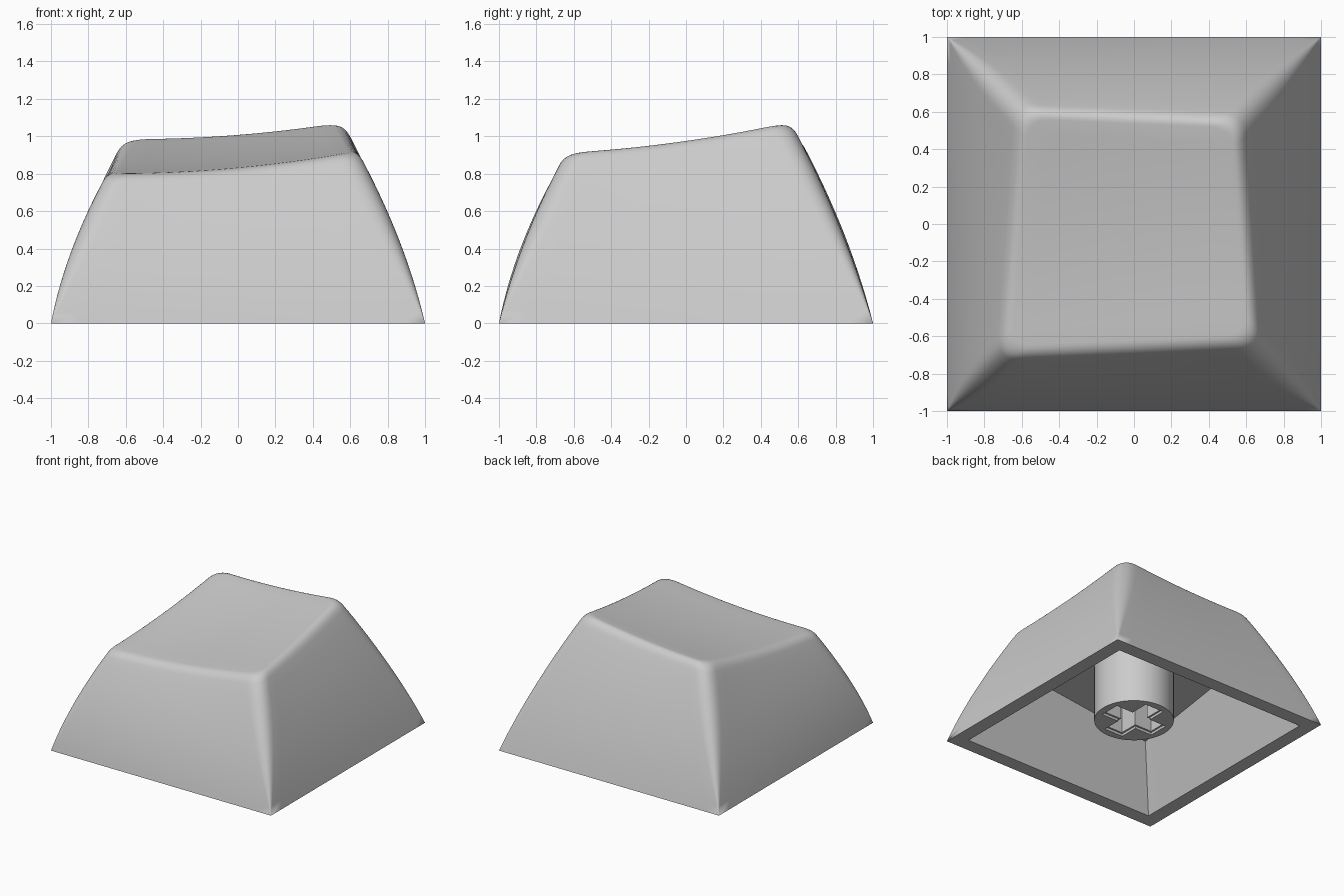
import bpy, bmesh, math
from mathutils import Vector

if "Cube" in bpy.data.objects:
    bpy.data.objects.remove(bpy.data.objects["Cube"])

grey = bpy.data.materials.new("plain grey")
grey.diffuse_color = (0.6, 0.6, 0.6, 1)
grey.use_nodes = True
grey.node_tree.nodes["Principled BSDF"].inputs["Base Color"].default_value = grey.diffuse_color

BASE = [(-1, -1), (1, -1), (1, 1), (-1, 1)]
TOP = [(-0.705, -0.705), (0.645, -0.645), (0.56, 0.56), (-0.61, 0.61)]
CAVITY_BASE = [(0.885 * x, 0.885 * y) for x, y in BASE]
CAVITY_TOP = [(-0.695, -0.695), (0.645, -0.645), (0.6, 0.6), (-0.63, 0.63)]


def dish(x, y):
    """Height of the tilted, hollowed top."""
    return 0.903 + 0.09 * x + 0.07 * x * x + 0.155 * y + 0.067 * y * y


def ceiling(x, y):
    return 0.62 + 0.085 * x + 0.1 * y


def rounded_ring(corners, radius, arc=10, edge=16):
    """Four-cornered outline with rounded corners and subdivided sides."""
    pts = [Vector(c) for c in corners]
    ring = []
    for i, c in enumerate(pts):
        prev, nxt = pts[i - 1], pts[(i + 1) % 4]
        a = c + (prev - c).normalized() * radius
        b = c + (nxt - c).normalized() * radius
        for k in range(arc + 1):
            s = k / arc
            ring.append(a * (1 - s) ** 2 + c * 2 * s * (1 - s) + b * s * s)
        end = nxt + (c - nxt).normalized() * radius
        ring += [b.lerp(end, k / edge) for k in range(1, edge)]
    return ring


def wall_corners(t):
    """Corners of the outer wall at fraction t, bulging slightly mid-height."""
    bulge = 0.14 * t * (1 - t)
    return [Vector(b).lerp(Vector(p), t) + Vector(b) * bulge for b, p in zip(BASE, TOP)]


def corner_radius(t):
    return 0.12 * math.sin(min(1, t / 0.8) * math.pi / 2)


top_ring = rounded_ring(TOP, corner_radius(1))


def wall_ring(t):
    return [Vector((p.x, p.y, t * dish(q.x, q.y)))
            for p, q in zip(rounded_ring(wall_corners(t), corner_radius(t)), top_ring)]


def top_inset(s):
    return [Vector((p.x * s, p.y * s, dish(p.x * s, p.y * s))) for p in top_ring]


def finish(obj, angle=35):
    bpy.ops.object.select_all(action='DESELECT')
    obj.select_set(True)
    bpy.context.view_layer.objects.active = obj
    bpy.ops.object.shade_smooth_by_angle(angle=math.radians(angle))


# Cap shell: cavity, rim, outer wall, rounded top edge and dished top
rings = []
n = len(top_ring)
rings.append([Vector((p.x, p.y, ceiling(p.x, p.y))) for p in rounded_ring(CAVITY_TOP, 0)])
rings.append([Vector((p.x, p.y, 0)) for p in rounded_ring(CAVITY_BASE, 0)])
low = 0.94
rings += [wall_ring(low * k / 14) for k in range(15)]
start, sharp, end = wall_ring(low), wall_ring(1), top_inset(0.92)
for k in range(1, 7):
    s = k / 6
    rings.append([a * (1 - s) ** 2 + b * 2 * s * (1 - s) + c * s * s
                  for a, b, c in zip(start, sharp, end)])
rings += [top_inset(s) for s in (0.78, 0.62, 0.46, 0.3, 0.15)]

bm = bmesh.new()
loops = [[bm.verts.new(p) for p in ring] for ring in rings]
for lo, hi in zip(loops, loops[1:]):
    for i in range(n):
        j = (i + 1) % n
        bm.faces.new((lo[i], lo[j], hi[j], hi[i]))
bm.faces.new(reversed(loops[0]))
centre = bm.verts.new((0, 0, dish(0, 0)))
for i in range(n):
    bm.faces.new((loops[-1][i], loops[-1][(i + 1) % n], centre))
bmesh.ops.remove_doubles(bm, verts=bm.verts, dist=1e-5)
bmesh.ops.recalc_face_normals(bm, faces=bm.faces)
mesh = bpy.data.meshes.new("cap_shell")
bm.to_mesh(mesh)
bm.free()
shell = bpy.data.objects.new("cap_shell", mesh)
bpy.context.collection.objects.link(shell)
mesh.materials.append(grey)
finish(shell)

# Stem: extruded discs with a cross-shaped socket, wider at the mouth
R = 0.3
CIRCLE = [(R * math.cos(a * math.pi / 32), R * math.sin(a * math.pi / 32)) for a in range(64)]


def socket(name, length, width, z0, z1):
    cross = []
    for q in range(4):
        c, s = round(math.cos(q * math.pi / 2)), round(math.sin(q * math.pi / 2))
        cross += [(x * c - y * s, x * s + y * c)
                  for x, y in ((length, -width), (length, width), (width, width))]
    curve = bpy.data.curves.new(name, 'CURVE')
    curve.dimensions = '2D'
    curve.fill_mode = 'BOTH'
    curve.extrude = (z1 - z0) / 2
    for outline in (CIRCLE, cross):
        sp = curve.splines.new('POLY')
        sp.points.add(len(outline) - 1)
        for p, (x, y) in zip(sp.points, outline):
            p.co = (x, y, 0, 1)
        sp.use_cyclic_u = True
    obj = bpy.data.objects.new(name, curve)
    obj.location.z = (z0 + z1) / 2
    bpy.context.collection.objects.link(obj)
    bpy.ops.object.select_all(action='DESELECT')
    obj.select_set(True)
    bpy.context.view_layer.objects.active = obj
    bpy.ops.object.convert(target='MESH')
    obj = bpy.context.object
    bm = bmesh.new()
    bm.from_mesh(obj.data)
    bmesh.ops.remove_doubles(bm, verts=bm.verts, dist=1e-5)
    bmesh.ops.recalc_face_normals(bm, faces=bm.faces)
    bm.to_mesh(obj.data)
    bm.free()
    obj.data.materials.clear()
    obj.data.materials.append(grey)
    finish(obj)


socket("stem_mouth", 0.24, 0.085, 0.11, 0.13)
socket("stem", 0.225, 0.07, 0.13, 0.53)

# Solid root joining the stem to the ceiling
bpy.ops.mesh.primitive_cylinder_add(vertices=64, radius=R, depth=0.15, location=(0, 0, 0.605))
root = bpy.context.object
root.name = "stem_root"
root.data.materials.append(grey)
finish(root)
